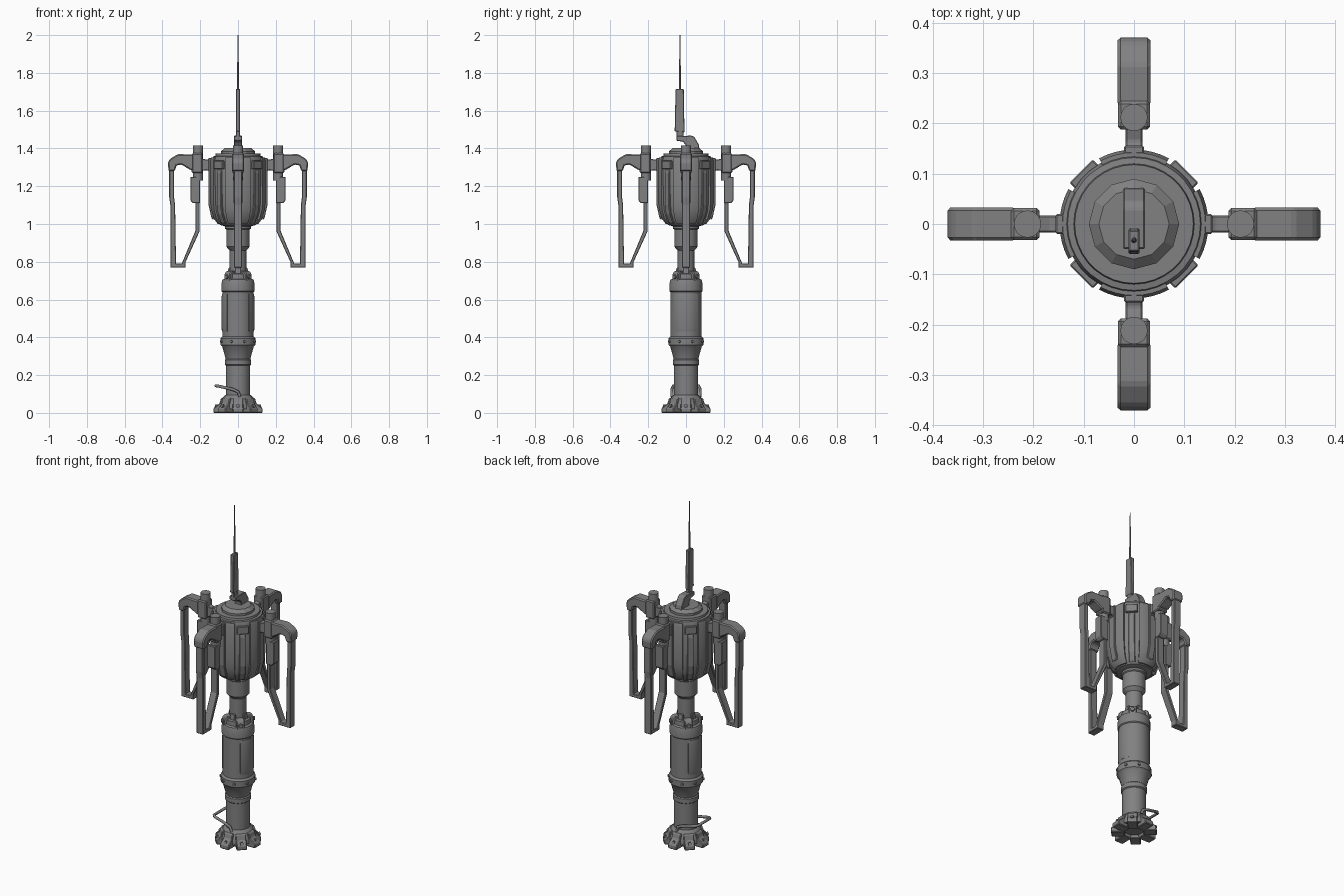
import bpy, bmesh
from math import pi, cos, sin, radians
from mathutils import Matrix, Vector

if "Cube" in bpy.data.objects:
    bpy.data.objects.remove(bpy.data.objects["Cube"])

GREY = (0.22, 0.22, 0.22, 1)
metal = bpy.data.materials.new("grey metal")
metal.use_nodes = True
metal.diffuse_color = GREY
metal.node_tree.nodes["Principled BSDF"].inputs["Base Color"].default_value = GREY


def finish(name, bm, turn=0, smooth=True, bevel=0):
    bmesh.ops.recalc_face_normals(bm, faces=bm.faces)
    bm.transform(Matrix.Rotation(radians(turn), 4, 'Z'))
    mesh = bpy.data.meshes.new(name)
    bm.to_mesh(mesh)
    bm.free()
    mesh.materials.append(metal)
    ob = bpy.data.objects.new(name, mesh)
    bpy.context.collection.objects.link(ob)
    if bevel:
        mod = ob.modifiers.new("edge bevel", 'BEVEL')
        mod.width = bevel
        mod.segments = 1
    if smooth:
        bpy.ops.object.select_all(action='DESELECT')
        ob.select_set(True)
        bpy.context.view_layer.objects.active = ob
        bpy.ops.object.shade_smooth_by_angle(angle=radians(32))
    return ob


def lathe(name, profile, sides=32, smooth=True):
    """Full turn of an open (radius, z) profile, capped at both ends."""
    bm = bmesh.new()
    rings = [[bm.verts.new((r * cos(2 * pi * i / sides), r * sin(2 * pi * i / sides), z))
              for i in range(sides)] for r, z in profile]
    for a, b in zip(rings, rings[1:]):
        for i in range(sides):
            j = (i + 1) % sides
            bm.faces.new((a[i], a[j], b[j], b[i]))
    bm.faces.new(rings[0])
    bm.faces.new(rings[-1])
    return finish(name, bm, 0, smooth)


def shell(name, profile, half_angle, turn, steps=8):
    """Partial turn of a closed (radius, z) profile, centred on +x then turned."""
    bm = bmesh.new()
    rings = []
    for i in range(steps + 1):
        a = radians(half_angle) * (2 * i / steps - 1)
        rings.append([bm.verts.new((r * cos(a), r * sin(a), z)) for r, z in profile])
    n = len(profile)
    for a, b in zip(rings, rings[1:]):
        for i in range(n):
            bm.faces.new((a[i], a[(i + 1) % n], b[(i + 1) % n], b[i]))
    bm.faces.new(rings[0])
    bm.faces.new(rings[-1])
    return finish(name, bm, turn)


def prism(name, outline, width, turn=0, bevel=0.003):
    """Radial (distance, z) outline given a sideways width."""
    bm = bmesh.new()
    face = bm.faces.new([bm.verts.new((u, -width / 2, z)) for u, z in outline])
    ext = bmesh.ops.extrude_face_region(bm, geom=[face])
    verts = [v for v in ext["geom"] if isinstance(v, bmesh.types.BMVert)]
    bmesh.ops.translate(bm, verts=verts, vec=(0, width, 0))
    return finish(name, bm, turn, False, bevel)


def rod(name, start, end, r1, r2=None, turn=0, sides=12):
    a, b = Vector(start), Vector(end)
    bm = bmesh.new()
    bmesh.ops.create_cone(bm, cap_ends=True, segments=sides, radius1=r1,
                          radius2=r1 if r2 is None else r2, depth=(b - a).length)
    bm.transform(Matrix.Translation((a + b) / 2)
                 @ (b - a).to_track_quat('Z', 'Y').to_matrix().to_4x4())
    return finish(name, bm, turn)


def box(u0, u1, z0, z1):
    return [(u0, z0), (u1, z0), (u1, z1), (u0, z1)]


# Column: lower pipe, flared collar, main canister, neck
lathe("base_core", [(0.05, 0.02), (0.098, 0.02), (0.098, 0.04), (0.082, 0.08), (0.066, 0.095)], 16)
lathe("lower_pipe", [(0.064, 0.05), (0.064, 0.25), (0.07, 0.255), (0.07, 0.28), (0.065, 0.285),
                     (0.083, 0.35), (0.093, 0.36), (0.093, 0.395), (0.083, 0.405)])
lathe("canister", [(0.083, 0.36), (0.083, 0.64), (0.088, 0.645), (0.088, 0.685),
                   (0.082, 0.705), (0.07, 0.71), (0.068, 0.735), (0.045, 0.74)])
lathe("neck", [(0.045, 0.72), (0.045, 0.86), (0.062, 0.88), (0.062, 0.97), (0.068, 0.975),
               (0.068, 1.01)])
for name, turn in (("left_canister_panel", 0), ("right_canister_panel", 180)):
    shell(name, [(0.08, 0.43), (0.084, 0.43), (0.087, 0.445), (0.087, 0.615), (0.084, 0.63),
                 (0.08, 0.63)], 47, turn)

# Collar bolts and the four lugs on top of the canister
for i in range(8):
    rod(f"collar_bolt_{i + 1}", (0.088, 0, 0.378), (0.1, 0, 0.378), 0.009, 0.007, 22.5 + 45 * i, 8)
for i in range(4):
    turn = 45 + 90 * i
    prism(f"neck_lug_{i + 1}", [(0.03, 0.69), (0.083, 0.69), (0.083, 0.735), (0.07, 0.75), (0.03, 0.75)],
          0.045, turn, 0.005)
    rod(f"lug_bolt_{i + 1}", (0.07, 0, 0.72), (0.092, 0, 0.72), 0.014, 0.011, turn, 10)
    prism(f"neck_clamp_{i + 1}", [(0.03, 0.73), (0.056, 0.73), (0.05, 0.77), (0.03, 0.77)],
          0.03, turn + 45)

# Base claws
for i in range(8):
    turn = 45 * i
    reach = 0.13 if i % 2 == 0 else 0.122
    prism(f"base_claw_{i + 1}", [(0.05, 0), (reach, 0), (reach, 0.025), (0.098, 0.05),
                                 (0.09, 0.078), (0.055, 0.082)], 0.056, turn, 0.004)
    rod(f"claw_bolt_{i + 1}", (0.1, 0, 0.03), (0.122, 0, 0.038), 0.011, 0.009, turn, 8)

# Bail handle
curve = bpy.data.curves.new("handle", 'CURVE')
curve.dimensions = '3D'
curve.bevel_depth = 0.008
curve.bevel_resolution = 2
curve.use_fill_caps = True
spline = curve.splines.new('POLY')
half = [(0.01, 0.073, 0.085), (0.0, 0.075, 0.112), (-0.03, 0.075, 0.125),
        (-0.105, 0.068, 0.142), (-0.118, 0.055, 0.144)]
path = half + [(x, -y, z) for x, y, z in reversed(half)]
spline.points.add(len(path) - 1)
for point, co in zip(spline.points, path):
    point.co = (*co, 1)
curve.materials.append(metal)
bpy.context.collection.objects.link(bpy.data.objects.new("handle", curve))

# Pod body, lid and cap
lathe("pod", [(0.06, 0.985), (0.095, 0.995), (0.115, 1.02), (0.13, 1.065), (0.136, 1.12),
              (0.138, 1.34), (0.132, 1.358), (0.12, 1.36), (0.118, 1.372), (0.09, 1.372)], 36)
lathe("pod_cap", [(0.09, 1.36), (0.09, 1.385), (0.07, 1.402)], 12, False)

# Raised pod panels with ribs between them
for i, side in enumerate(("left", "back", "right", "front")):
    turn = 90 * i
    shell(f"{side}_pod_panel", [(0.09, 1.0), (0.107, 1.0), (0.13, 1.03), (0.144, 1.08),
                                (0.148, 1.13), (0.148, 1.335), (0.142, 1.352), (0.09, 1.352)],
          28, turn)
    prism(f"{side}_pod_rib", [(0.1, 1.0), (0.112, 1.005), (0.135, 1.05), (0.145, 1.1),
                              (0.145, 1.27), (0.138, 1.29), (0.1, 1.29)], 0.034, turn + 45)
    prism(f"{side}_pod_latch", box(0.1, 0.149, 1.29, 1.335), 0.066, turn + 45)

    # Arm: mount, post, shoulder and the open leg frame
    prism(f"{side}_arm_rail", [(0.13, 1.02), (0.14, 1.03), (0.156, 1.1), (0.156, 1.35), (0.13, 1.35)],
          0.04, turn)
    prism(f"{side}_arm_mount", [(0.14, 1.27), (0.165, 1.285), (0.2, 1.28), (0.2, 1.35),
                                (0.165, 1.34), (0.14, 1.35)], 0.034, turn)
    rod(f"{side}_arm_post", (0.212, 0, 1.23), (0.212, 0, 1.415), 0.027, None, turn, 20)
    prism(f"{side}_post_clamp", box(0.188, 0.245, 1.27, 1.375), 0.064, turn, 0.006)
    prism(f"{side}_post_box", [(0.2, 1.11), (0.238, 1.11), (0.252, 1.125), (0.252, 1.25), (0.2, 1.25)],
          0.05, turn)
    prism(f"{side}_shoulder", [(0.235, 1.285), (0.25, 1.285), (0.3, 1.315), (0.325, 1.31),
                               (0.335, 1.28), (0.368, 1.28), (0.371, 1.325), (0.36, 1.345),
                               (0.318, 1.37), (0.235, 1.368)], 0.066, turn, 0.006)
    prism(f"{side}_outer_leg", [(0.328, 0.785), (0.358, 0.77), (0.358, 1.1), (0.364, 1.14),
                                (0.364, 1.29), (0.338, 1.29), (0.338, 1.14), (0.333, 1.1)],
          0.044, turn)
    prism(f"{side}_inner_leg", [(0.277, 0.77), (0.358, 0.77), (0.358, 0.79), (0.298, 0.79),
                                (0.225, 0.965), (0.225, 1.12), (0.204, 1.12), (0.204, 0.96),
                                (0.277, 0.8)], 0.044, turn)

# Aerial on its hooked bracket
prism("aerial_bracket", [(0.0, 1.39), (0.073, 1.385), (0.068, 1.42), (0.045, 1.46), (0.03, 1.468),
                         (-0.05, 1.465), (-0.05, 1.442), (-0.015, 1.435), (0.0, 1.415)], 0.044, 90)
prism("aerial_socket", box(-0.05, -0.012, 1.44, 1.495), 0.02, 90)
prism("aerial_grip", [(-0.06, 1.49), (-0.008, 1.485), (-0.012, 1.715), (-0.055, 1.715)], 0.022, 90)
rod("aerial_needle", (0, -0.032, 1.71), (0, -0.032, 2.0), 0.006, 0.002, 0, 8)
